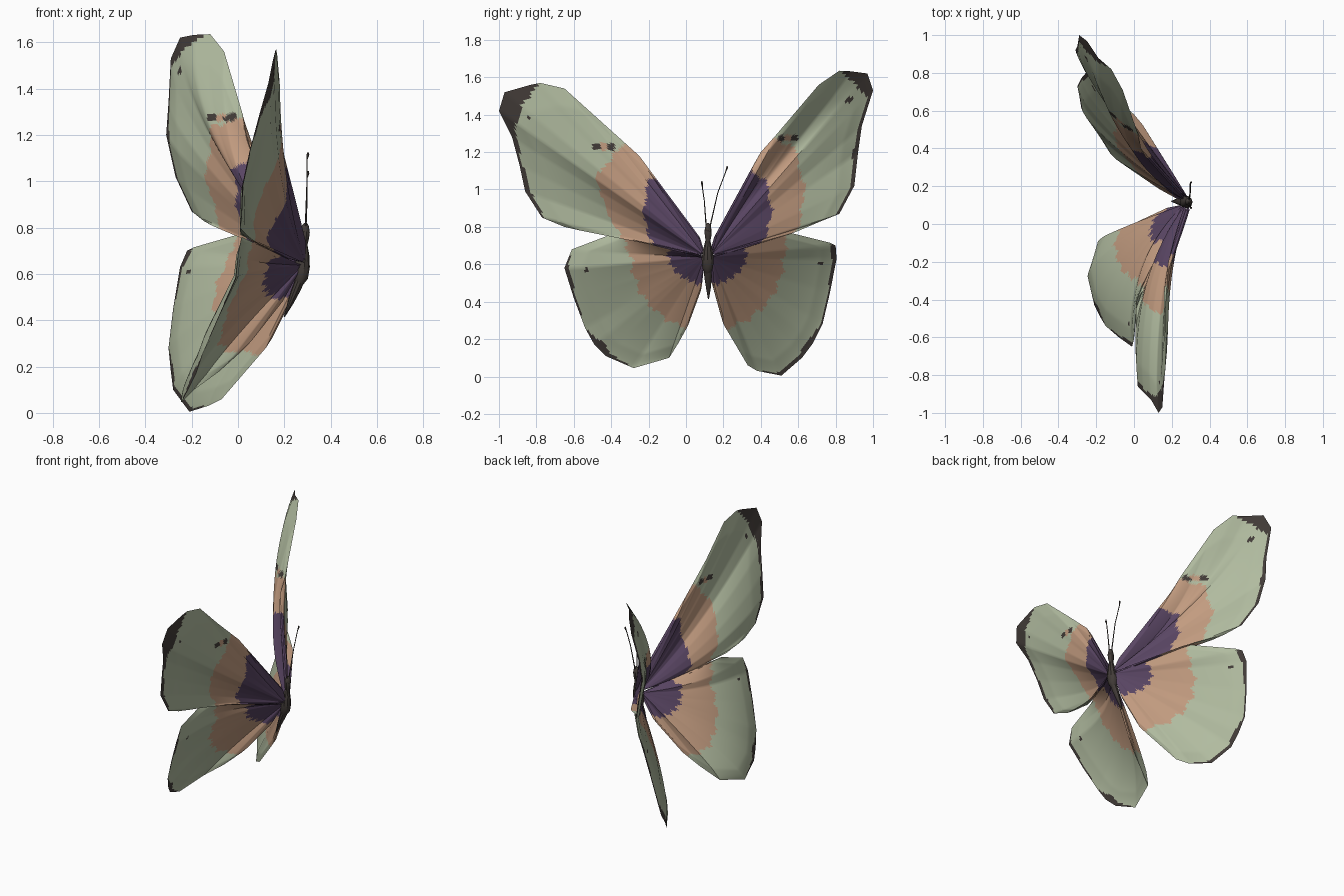
import bpy, bmesh, math
from mathutils import Vector


def material(name, rgb):
    m = bpy.data.materials.new(name)
    m.diffuse_color = (*rgb, 1)
    return m


GREEN = material("sage_green", (0.44, 0.50, 0.35))
ORANGE = material("dusty_orange", (0.54, 0.33, 0.215))
PURPLE = material("deep_purple", (0.10, 0.06, 0.125))
DARK = material("charcoal", (0.055, 0.045, 0.04))


def finish(name, bm, mats):
    bmesh.ops.recalc_face_normals(bm, faces=bm.faces)
    mesh = bpy.data.meshes.new(name)
    bm.to_mesh(mesh)
    bm.free()
    for m in mats:
        mesh.materials.append(m)
    ob = bpy.data.objects.new(name, mesh)
    bpy.context.collection.objects.link(ob)
    bpy.ops.object.select_all(action='DESELECT')
    bpy.context.view_layer.objects.active = ob
    ob.select_set(True)
    bpy.ops.object.shade_smooth_by_angle(angle=math.radians(35))
    return ob


def wing_colour(p, root, edge_gap, rim, fore, spread, spots):
    """Colour bands by distance from the wing root, dark rim and spots."""
    d = math.hypot(p.y - root.y, p.z - root.z)
    a = math.atan2(p.z - root.z, abs(p.y - root.y))
    wob = 0.010 * math.sin(a * 23) + 0.006 * math.sin(a * 61 + 1)
    s = min(1, max(0, (a - 0.26) / 0.7))
    if fore:
        orange = 0.47 + 0.25 * min(1, s * spread)
        purple = 0.29 + 0.21 * s
    else:
        orange = 0.39 + 0.35 * max(0, a) * (spread - 1)
        purple = 0.15 + 0.045 * min(1, max(0, 1 + a))
    if edge_gap < rim * (1 + 12 * wob):
        return 3
    for y, z, r, colour in spots:
        if math.hypot(p.y - y, (p.z - z) * 1.2) < r:
            return colour
    if d < purple + wob:
        return 2
    return 1 if d < orange + wob else 0


def wing(name, root, outline, fore, spread, spots):
    """Thin two-sided wing; outline rows are (x, y, z, dark rim width, bow).
    bow > 1 sweeps the inner part back so that the outer part lies flatter."""
    root = Vector(root)
    pts = []
    for a, b in zip(outline, outline[1:]):
        n = max(1, round((Vector(b[:3]) - Vector(a[:3])).length / 0.019))
        for i in range(n):
            row = [u + (v - u) * i / n for u, v in zip(a, b)]
            pts.append((Vector(row[:3]), row[3], row[4]))
    pts.append((Vector(outline[-1][:3]), *outline[-1][3:]))
    normal = Vector()
    for p, q in zip(pts, pts[1:]):
        normal += (p[0] - root).cross(q[0] - root)
    normal.normalize()

    def sheet_point(rim_point, bow, t, h):
        p = root.lerp(rim_point, t)
        p.x = root.x + (rim_point.x - root.x) * (1 - (1 - t) ** bow)
        return p + normal * h

    rows = 66
    bm = bmesh.new()
    rim = [bm.verts.new(p[0]) for p in pts]
    for side in (1, -1):
        grid = []
        for j in range(1, rows):
            t = j / rows
            # bevelled rim, flat centre
            h = 0.010 * min(1, (1 - t) / 0.13) * side
            grid.append([bm.verts.new(sheet_point(p, bow, t, h)) for p, _, bow in pts])
        grid.append(rim)
        for j in range(rows - 1):
            for i in range(len(pts) - 1):
                f = bm.faces.new((grid[j][i], grid[j][i + 1],
                                  grid[j + 1][i + 1], grid[j + 1][i]))
                gap = (1 - (j + 1.5) / rows) * (pts[i][0] - root).length
                f.material_index = wing_colour(f.calc_center_median(), root, gap,
                                               pts[i][1], fore, spread, spots)
    return finish(name, bm, (GREEN, ORANGE, PURPLE, DARK))


# forewings
wing("right_forewing", (0.28, 0.13, 0.65), [
    (0.25, 0.16, 0.76, 0, 1), (0.035, 0.40, 1.20, 0, 1), (0.02, 0.48, 1.29, 0, 1.3),
    (-0.06, 0.71, 1.56, 0, 2.8), (-0.12, 0.82, 1.635, 0, 2.5),
    (-0.19, 0.88, 1.632, 0.04, 2), (-0.25, 0.97, 1.62, 0.09, 1.6),
    (-0.29, 1.00, 1.53, 0.06, 1.45), (-0.30, 0.94, 1.34, 0.03, 1.3),
    (-0.31, 0.92, 1.20, 0.04, 1.15), (-0.27, 0.90, 1.02, 0.035, 1.1),
    (-0.20, 0.82, 0.87, 0.02, 1.1), (-0.15, 0.72, 0.83, 0, 1.05),
    (0.0, 0.58, 0.77, 0, 1), (0.2, 0.26, 0.67, 0, 1)],
    True, 1.1,
    [(0.51, 1.275, 0.02, 3), (0.58, 1.275, 0.02, 3), (0.545, 1.275, 0.022, 1),
     (0.875, 1.475, 0.018, 3)])
wing("left_forewing", (0.28, 0.10, 0.65), [
    (0.285, 0.07, 0.75, 0, 1), (0.18, -0.25, 1.18, 0, 1.1), (0.165, -0.45, 1.36, 0, 1.8),
    (0.17, -0.65, 1.54, 0, 2.4), (0.165, -0.78, 1.57, 0, 2.7),
    (0.16, -0.83, 1.56, 0.04, 2.8), (0.15, -0.97, 1.52, 0.13, 2.8),
    (0.13, -1.00, 1.42, 0.09, 2.8), (0.09, -0.93, 1.28, 0.03, 2.8),
    (0.05, -0.89, 1.13, 0.03, 2.8), (0.02, -0.86, 0.99, 0.035, 2.7),
    (0.015, -0.77, 0.85, 0.02, 2.3), (0.01, -0.65, 0.80, 0, 1.7),
    (0.01, -0.45, 0.77, 0, 1), (0.2, -0.05, 0.67, 0, 1)],
    True, 1.8,
    [(-0.48, 1.23, 0.024, 3), (-0.40, 1.23, 0.024, 3), (-0.44, 1.23, 0.024, 1),
     (-0.84, 1.385, 0.015, 3)])

# hindwings
wing("right_hindwing", (0.28, 0.13, 0.64), [
    (0.17, 0.30, 0.69, 0, 1), (0.0, 0.55, 0.77, 0, 1), (-0.19, 0.77, 0.715, 0, 1),
    (-0.22, 0.80, 0.70, 0.04, 1), (-0.25, 0.805, 0.63, 0.035, 1.1),
    (-0.28, 0.77, 0.45, 0.015, 1.2), (-0.30, 0.73, 0.28, 0.015, 1.25),
    (-0.29, 0.68, 0.18, 0.04, 1.25), (-0.28, 0.62, 0.10, 0.03, 1.25),
    (-0.21, 0.51, 0.005, 0.02, 1.2), (-0.13, 0.38, 0.03, 0, 1.1),
    (-0.07, 0.33, 0.06, 0, 1), (0.12, 0.20, 0.28, 0, 1), (0.22, 0.145, 0.48, 0, 1)],
    False, 1.4, [(0.72, 0.605, 0.014, 3)])
wing("left_hindwing", (0.27, 0.10, 0.64), [
    (0.14, -0.12, 0.68, 0, 1), (0.015, -0.40, 0.76, 0, 1), (0.0, -0.61, 0.68, 0, 2.6),
    (-0.01, -0.65, 0.58, 0.025, 2.7), (-0.08, -0.60, 0.42, 0.015, 2.3),
    (-0.15, -0.54, 0.26, 0, 2), (-0.18, -0.49, 0.17, 0.05, 1.9),
    (-0.21, -0.43, 0.11, 0.03, 1.75), (-0.245, -0.28, 0.045, 0, 1.5),
    (-0.19, -0.09, 0.10, 0, 1.15), (-0.08, -0.04, 0.18, 0, 1),
    (0.02, 0.01, 0.27, 0, 1), (0.17, 0.08, 0.46, 0, 1)],
    False, 1.7, [(-0.53, 0.57, 0.014, 3)])


def tube(name, path, sides):
    """Round part from (x, y, z, radius) rings, closed at both ends."""
    bm = bmesh.new()
    rings = []
    for x, y, z, r in path:
        rings.append([bm.verts.new((x + r * math.cos(i * math.tau / sides),
                                    y + r * math.sin(i * math.tau / sides), z))
                      for i in range(sides)])
    for a, b in zip(rings, rings[1:]):
        for i in range(sides):
            k = (i + 1) % sides
            bm.faces.new((a[i], a[k], b[k], b[i]))
    bm.faces.new(rings[0])
    bm.faces.new(rings[-1])
    return finish(name, bm, (DARK,))


# body and antennae
tube("abdomen", [(0.20, 0.12, 0.415, 0.003), (0.225, 0.12, 0.47, 0.013),
                 (0.25, 0.118, 0.53, 0.021), (0.27, 0.116, 0.58, 0.022)], 10)
tube("thorax", [(0.265, 0.116, 0.55, 0.014), (0.272, 0.116, 0.58, 0.03),
                (0.276, 0.116, 0.63, 0.034), (0.282, 0.116, 0.68, 0.026),
                (0.286, 0.117, 0.73, 0.013)], 10)
tube("head", [(0.286, 0.118, 0.72, 0.012), (0.288, 0.118, 0.75, 0.018),
              (0.290, 0.118, 0.78, 0.020), (0.291, 0.118, 0.81, 0.014),
              (0.292, 0.118, 0.82, 0.005)], 10)
for side, y0, y1, y2, z2 in (("right", 0.128, 0.17, 0.22, 1.125),
                             ("left", 0.108, 0.098, 0.085, 1.045)):
    zm = 0.81 + (z2 - 0.81) * 0.55
    tube(side + "_antenna", [(0.292, y0, 0.80, 0.004), (0.298, y1, zm, 0.003),
                             (0.298, y2 - (y2 - y1) * 0.15, z2 - 0.03, 0.003),
                             (0.302, y2, z2 - 0.01, 0.006), (0.302, y2, z2, 0.003)], 6)
